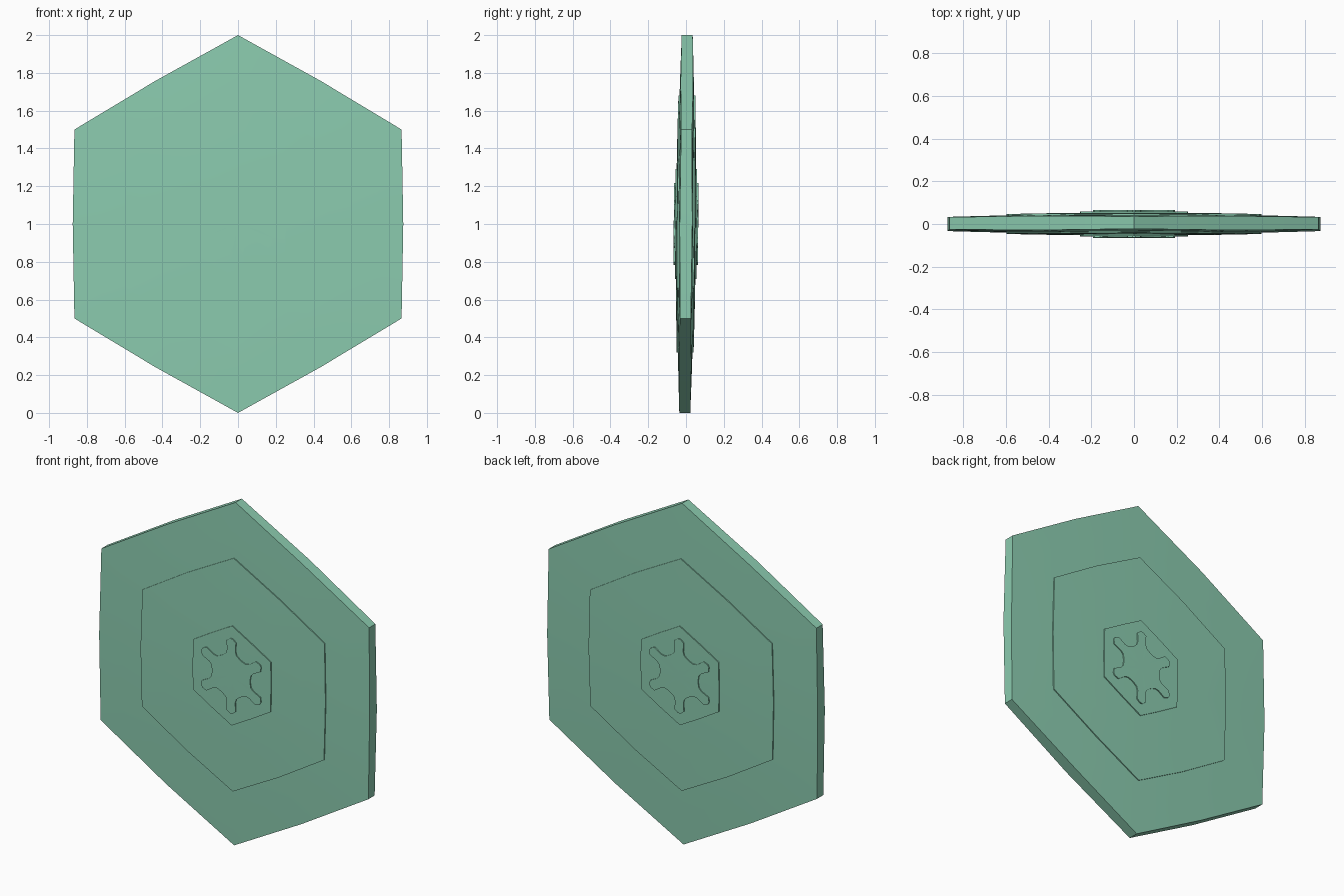
import bpy, bmesh
from math import sin, cos, pi, radians

if "Cube" in bpy.data.objects:
    bpy.data.objects.remove(bpy.data.objects["Cube"])

TILT = 0.0065  # the plate leans very slightly backwards


def dome(r):
    return 0.029 + 0.018 * (1 - r * r)


def hexagon(corner, mid):
    # pointed-top hexagon with a slightly bulged midpoint on each side
    return [((corner, mid)[i % 2] * sin(i * pi / 6),
             (corner, mid)[i % 2] * cos(i * pi / 6)) for i in range(12)]


def star():
    # half of one arm (along, across), mirrored and repeated six times
    half = [(0.218, 0.008), (0.201, 0.03), (0.15, 0.027),
            (0.128, 0.034), (0.112, 0.053)]
    arm = [(u, -v) for u, v in reversed(half)] + half
    pts = []
    for k in range(6):
        a = k * pi / 3
        pts += [(u * sin(a) + v * cos(a), u * cos(a) - v * sin(a)) for u, v in arm]
    return pts


def layer(name, outline, lift, rings):
    # closed double-domed slab following the outline on both faces
    bm = bmesh.new()
    n = len(outline)

    def vert(x, z, side):
        y = side * (dome((x * x + z * z) ** 0.5) + lift)
        return bm.verts.new((x, y + TILT * z, z + 1))

    rims = []
    for side in (-1, 1):
        loops = [[vert(x * s / rings, z * s / rings, side) for x, z in outline]
                 for s in range(rings, 0, -1)]
        centre = vert(0, 0, side)
        for a, b in zip(loops, loops[1:]):
            for i in range(n):
                j = (i + 1) % n
                bm.faces.new((a[i], a[j], b[j], b[i]))
        for i in range(n):
            bm.faces.new((loops[-1][i], loops[-1][(i + 1) % n], centre))
        rims.append(loops[0])
    f, b = rims
    for i in range(n):
        j = (i + 1) % n
        bm.faces.new((f[i], f[j], b[j], b[i]))
    bmesh.ops.recalc_face_normals(bm, faces=bm.faces)
    mesh = bpy.data.meshes.new(name)
    bm.to_mesh(mesh)
    bm.free()
    ob = bpy.data.objects.new(name, mesh)
    bpy.context.collection.objects.link(ob)
    mesh.materials.append(green)
    bpy.ops.object.select_all(action='DESELECT')
    ob.select_set(True)
    bpy.context.view_layer.objects.active = ob
    bpy.ops.object.shade_smooth_by_angle(angle=radians(30))


green = bpy.data.materials.new("soft_green")
green.diffuse_color = (0.26, 0.60, 0.43, 1)
green.use_nodes = True
green.node_tree.nodes["Principled BSDF"].inputs["Base Color"].default_value = green.diffuse_color

# stepped layers, from the wide base plate to the central star
layer("base_plate", hexagon(1.0, 0.875), 0.0, 6)
layer("middle_plate", hexagon(0.68, 0.598), 0.006, 4)
layer("centre_plate", hexagon(0.29, 0.253), 0.012, 2)
layer("star_boss", star(), 0.018, 2)
